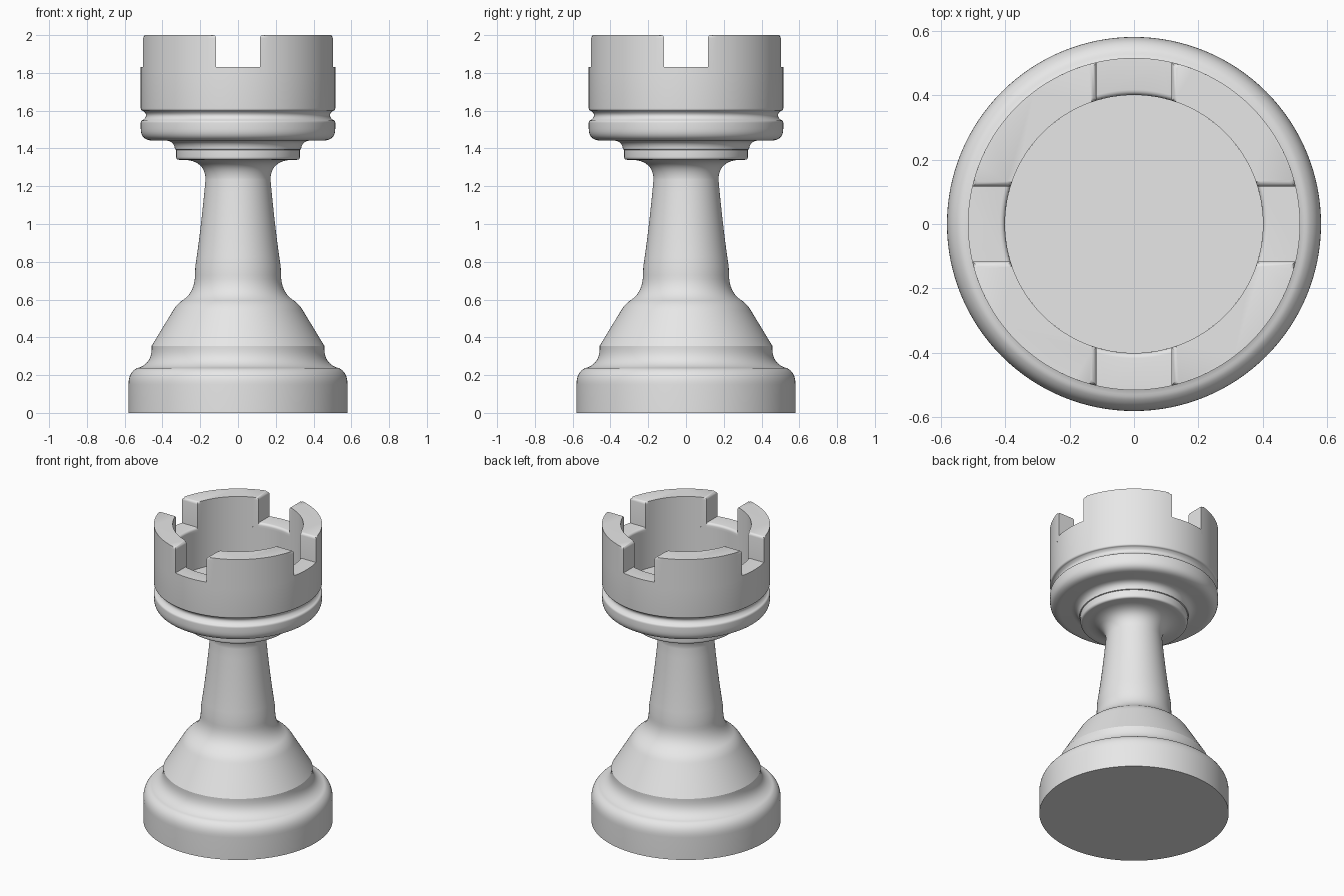
import bpy, bmesh, math
from mathutils import Matrix, Vector

cube = bpy.data.objects.get("Cube")
if cube:
    bpy.data.objects.remove(cube, do_unlink=True)

GREY = (0.8, 0.8, 0.8, 1.0)
mat = bpy.data.materials.new("plain grey")
mat.use_nodes = True
mat.diffuse_color = GREY
for node in mat.node_tree.nodes:
    if node.type == "BSDF_PRINCIPLED":
        node.inputs["Base Color"].default_value = GREY

SEGMENTS = 128
OUTER, INNER = 0.515, 0.4      # radii of the tower wall
FLOOR, SEAM, LEDGE, TOP = 1.55, 1.8, 1.83, 2.0
GAP = 0.116                    # half width of a notch


def finish(bm, name):
    mesh = bpy.data.meshes.new(name)
    bm.to_mesh(mesh)
    bm.free()
    mesh.materials.append(mat)
    ob = bpy.data.objects.new(name, mesh)
    bpy.context.collection.objects.link(ob)
    bpy.ops.object.select_all(action="DESELECT")
    ob.select_set(True)
    bpy.context.view_layer.objects.active = ob
    bpy.ops.object.shade_smooth_by_angle(angle=math.radians(30))
    return ob


def curve(start, control, end, steps=8):
    """Points of a rounded profile section."""
    a, b, c = Vector(start), Vector(control), Vector(end)
    return [tuple(a * (1 - t) ** 2 + b * 2 * t * (1 - t) + c * t * t)
            for t in (i / steps for i in range(steps + 1))]


def lathe(name, profile):
    bm = bmesh.new()
    rings = []
    for r, z in profile:
        rings.append([bm.verts.new((r * math.cos(a), r * math.sin(a), z))
                      for a in (math.tau * i / SEGMENTS for i in range(SEGMENTS))])
    for low, high in zip(rings, rings[1:]):
        for i in range(SEGMENTS):
            j = (i + 1) % SEGMENTS
            bm.faces.new((low[i], low[j], high[j], high[i]))
    bmesh.ops.remove_doubles(bm, verts=bm.verts, dist=1e-5)
    return finish(bm, name)


def wall_block(name, top, gap_block, turn, steps=24):
    """Piece of the tower wall: a notch ledge or a raised merlon."""
    def arc(r):
        edge = math.asin(GAP / r)
        a, b = (-edge, edge) if gap_block else (edge, math.pi / 2 - edge)
        return [(r * math.cos(t), r * math.sin(t))
                for t in (a + (b - a) * i / steps for i in range(steps + 1))]

    bm = bmesh.new()
    outline = arc(OUTER) + arc(INNER)[::-1]
    low = [bm.verts.new((x, y, SEAM)) for x, y in outline]
    high = [bm.verts.new((x, y, top)) for x, y in outline]
    cap = bm.faces.new(high)
    count = len(outline)
    sides = []
    for i in range(count):
        j = (i + 1) % count
        sides.append(bm.faces.new((low[i], low[j], high[j], high[i])))
    if gap_block:
        # the ends lie inside the merlons; only the inner lip is rounded
        bmesh.ops.delete(bm, geom=[sides[steps], sides[-1]], context="FACES_ONLY")
        edges = [e for e in cap.edges
                 if all(v.co.xy.length < INNER + 0.01 for v in e.verts)]
    else:
        edges = list(cap.edges)
    bmesh.ops.bevel(bm, geom=edges, offset=0.016, offset_type="OFFSET",
                    segments=4, profile=0.5, affect="EDGES", clamp_overlap=True)
    bmesh.ops.transform(bm, matrix=Matrix.Rotation(turn, 4, "Z"), verts=bm.verts)
    return finish(bm, name)


# Turned body: foot, bell, stem, collar and outer tower wall
body = [(0, 0), (0.58, 0)]
body += curve((0.58, 0.15), (0.58, 0.215), (0.535, 0.237))
body += curve((0.528, 0.238), (0.457, 0.262), (0.457, 0.34))
body += [(0.457, 0.355)]
body += curve((0.345, 0.54), (0.325, 0.575), (0.295, 0.595))
body += curve((0.285, 0.602), (0.228, 0.645), (0.228, 0.73))
body += curve((0.226, 0.775), (0.195, 0.98), (0.172, 1.235))
body += curve((0.172, 1.245), (0.18, 1.335), (0.285, 1.34), 12)
body += curve((0.312, 1.34), (0.328, 1.34), (0.328, 1.357), 5)
body += [(0.328, 1.393)]
body += curve((0.334, 1.395), (0.337, 1.44), (0.385, 1.442))
body += curve((0.455, 1.442), (0.515, 1.444), (0.515, 1.505))
body += curve((0.515, 1.535), (0.515, 1.548), (0.503, 1.551), 5)
body += curve((0.5, 1.553), (0.474, 1.576), (0.5, 1.597))
body += curve((0.503, 1.599), (0.515, 1.6), (0.515, 1.612), 5)
body += [(OUTER, SEAM)]
lathe("body", body)

# Hollow inside the tower
lathe("tower_hollow", [(INNER, SEAM), (INNER, FLOOR), (0, FLOOR)])

# Battlements: four merlons with a ledge between each pair
for k in range(4):
    turn = k * math.pi / 2
    wall_block(f"merlon_{k + 1}", TOP, False, turn)
    wall_block(f"notch_ledge_{k + 1}", LEDGE, True, turn)
